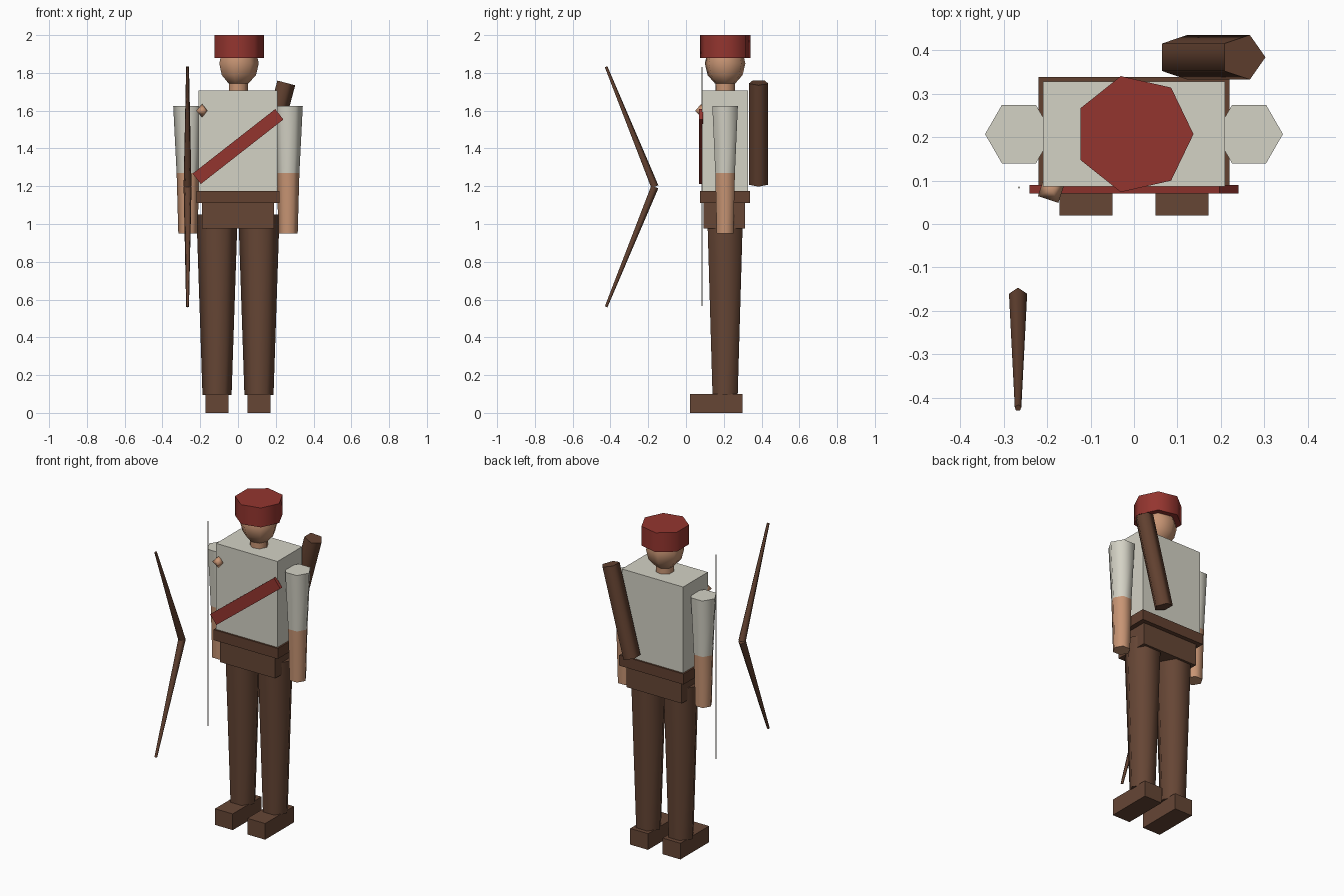
import bpy, bmesh
from math import sin, cos, pi, radians
from mathutils import Matrix, Vector

cube = bpy.data.objects.get("Cube")
if cube:
    bpy.data.objects.remove(cube, do_unlink=True)


def paint(name, *rgb):
    """Material from 0-255 display values, stored linear."""
    colour = [((c / 255 + 0.055) / 1.055) ** 2.4 for c in rgb] + [1]
    mat = bpy.data.materials.new(name)
    mat.use_nodes = True
    mat.diffuse_color = colour
    mat.node_tree.nodes["Principled BSDF"].inputs["Base Color"].default_value = colour
    return mat


brown = paint("brown cloth", 102, 70, 53)
leather = paint("brown leather", 98, 65, 48)
linen = paint("pale linen", 212, 210, 197)
red = paint("red wool", 148, 53, 47)
skin = paint("skin", 200, 149, 116)


def finish(name, bm, mat, smooth=False):
    bmesh.ops.recalc_face_normals(bm, faces=bm.faces)
    mesh = bpy.data.meshes.new(name)
    bm.to_mesh(mesh)
    bm.free()
    mesh.materials.append(mat)
    obj = bpy.data.objects.new(name, mesh)
    bpy.context.collection.objects.link(obj)
    if smooth:
        bpy.ops.object.select_all(action='DESELECT')
        obj.select_set(True)
        bpy.context.view_layer.objects.active = obj
        bpy.ops.object.shade_smooth_by_angle(angle=radians(80))
    return obj


def box(name, centre, size, mat, turn=Matrix()):
    bm = bmesh.new()
    bmesh.ops.create_cube(bm, size=1, matrix=Matrix.Translation(centre) @ turn
                          @ Matrix.Diagonal((*size, 1)))
    return finish(name, bm, mat)


def turned(name, base, profile, sides, mat, turn=Matrix(), spin=0):
    """Rings of (radius, height) around an axis that starts at base."""
    bm = bmesh.new()
    place = Matrix.Translation(base) @ turn
    rings = []
    for radius, height in profile:
        angles = [spin + 2 * pi * i / sides for i in range(sides)]
        rings.append([bm.verts.new(place @ Vector((radius * cos(a), radius * sin(a), height)))
                      for a in angles])
    for low, high in zip(rings, rings[1:]):
        for i in range(sides):
            j = (i + 1) % sides
            bm.faces.new((low[i], low[j], high[j], high[i]))
    bm.faces.new(rings[0][::-1])
    bm.faces.new(rings[-1])
    bmesh.ops.remove_doubles(bm, verts=bm.verts, dist=0.0002)
    return finish(name, bm, mat, True)


MID = 0.207  # depth of the body's centre line

# Legs, boots and arms
for side, s in (("left", 1), ("right", -1)):
    box(side + "_boot", (s * 0.111, 0.16, 0.05), (0.122, 0.28, 0.1), brown)
    turned(side + "_leg", (s * 0.111, MID, 0), [(0.077, 0.095), (0.109, 1.05)], 6, brown)
    turned(side + "_sleeve", (s * 0.265, MID, 0), [(0.06, 1.27), (0.078, 1.625)], 6, linen)
    turned(side + "_forearm", (s * 0.265, MID, 0), [(0.051, 0.95), (0.06, 1.27)], 6, skin)

# Trunk
box("hips", (0, 0.203, 1.043), (0.38, 0.22, 0.135), brown)
box("belt", (0, MID, 1.143), (0.44, 0.264, 0.065), leather)
box("tunic", (0, MID, 1.44), (0.42, 0.242, 0.535), linen)
box("sash", (0, 0.08, 1.41), (0.555, 0.02, 0.07), red, Matrix.Rotation(radians(-38), 4, 'Y'))

# Small diamond-shaped clasp on the chest
turned("clasp", (-0.19, 0.08, 1.6), [(0.0001, -0.035), (0.035, 0), (0.0001, 0.035)], 4, skin,
       spin=radians(27))

# Neck, head and cap
turned("neck", (0, MID, 0), [(0.053, 1.69), (0.053, 1.78)], 7, skin)
globe = [(max(0.11 * sin(pi * k / 6), 0.0001), -0.123 * cos(pi * k / 6)) for k in range(7)]
turned("head", (0, MID, 1.85), globe, 7, skin)
turned("cap", (0, MID, 0), [(0.137, 1.88), (0.137, 2)], 7, red)

# Quiver leaning across the back
turned("quiver", (0.107, 0.384, 1.212), [(0.054, 0), (0.054, 0.555)], 5, leather,
       Matrix.Rotation(radians(15), 4, 'Y'))

# Bow with two tapering limbs and a string
for name, s in (("upper", 1), ("lower", -1)):
    tilt = radians(22) if s > 0 else radians(158)
    turned(name + "_bow_limb", (-0.267, -0.167, 1.197), [(0.022, 0), (0.008, 0.685)], 5, leather,
           Matrix.Rotation(tilt, 4, 'X'), spin=s * pi / 2)
turned("bow_string", (-0.265, 0.084, 0), [(0.003, 0.565), (0.003, 1.83)], 4, linen)
